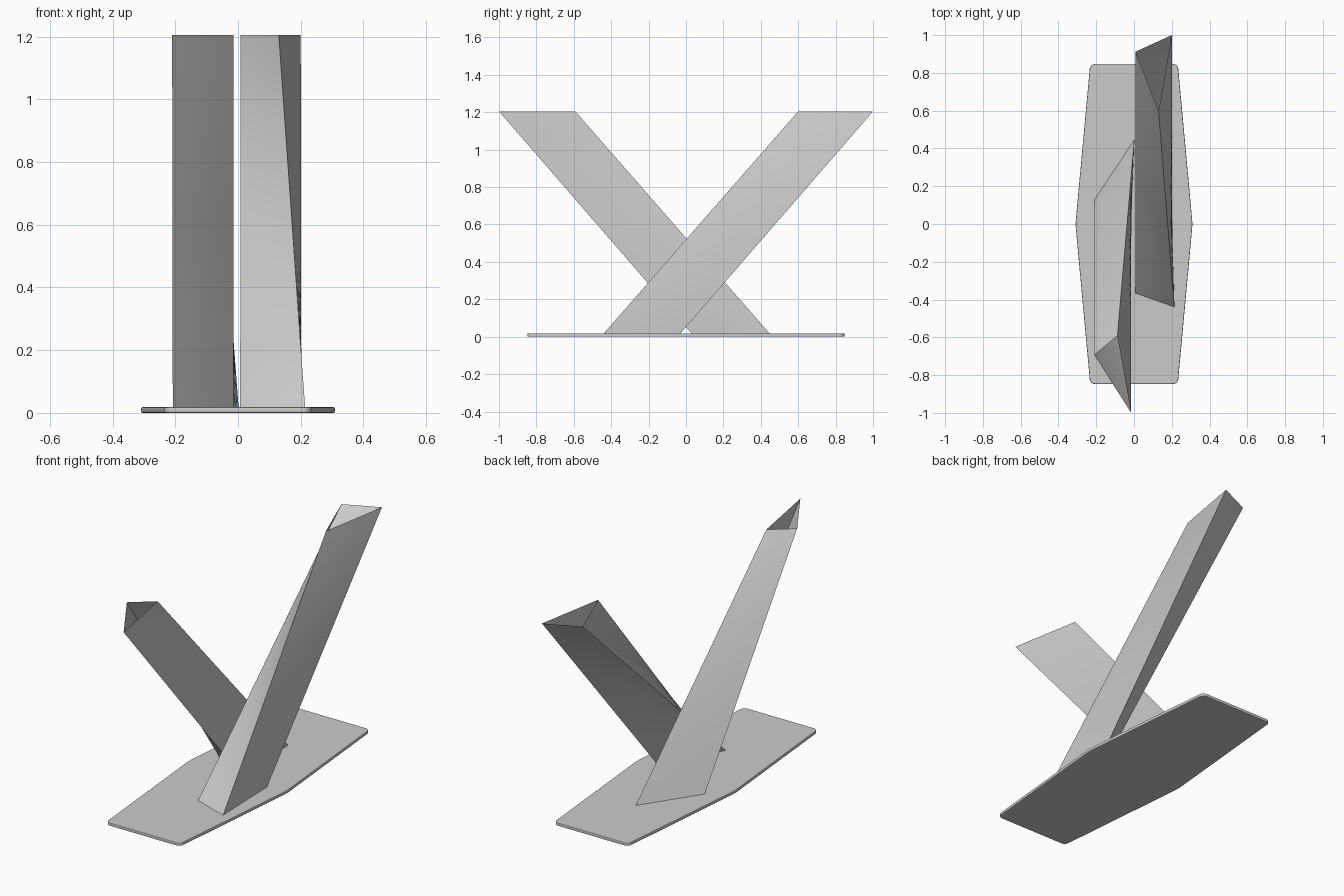
import bpy, bmesh
from mathutils import Vector

if "Cube" in bpy.data.objects:
    bpy.data.objects.remove(bpy.data.objects["Cube"])

BASE_TOP, BEAM_TOP = 0.018, 1.205


def add_object(name, bm):
    mesh = bpy.data.meshes.new(name)
    bm.to_mesh(mesh)
    bm.free()
    ob = bpy.data.objects.new(name, mesh)
    bpy.context.collection.objects.link(ob)
    return ob


def lofted_beam(name, bottom, top, rows=24, cuts=4):
    """Open-ended three-sided tube, ruled between two triangles (both CCW)."""
    bm = bmesh.new()

    def ring(points, z):
        out = []
        for i in range(3):
            a = Vector((*points[i], z))
            b = Vector((*points[(i + 1) % 3], z))
            out += [a.lerp(b, k / cuts) for k in range(cuts)]
        return out

    low, high = ring(bottom, BASE_TOP - 0.001), ring(top, BEAM_TOP)
    grid = [[bm.verts.new(p.lerp(q, r / rows)) for p, q in zip(low, high)]
            for r in range(rows + 1)]
    n = len(low)
    for r in range(rows):
        for i in range(n):
            j = (i + 1) % n
            bm.faces.new((grid[r][i], grid[r][j], grid[r + 1][j], grid[r + 1][i]))
    ob = add_object(name, bm)
    bpy.ops.object.select_all(action='DESELECT')
    ob.select_set(True)
    bpy.context.view_layer.objects.active = ob
    bpy.ops.object.shade_smooth_by_angle(angle=0.4)
    return ob


# Base plate: long hexagon with rounded corners and softened rims
bm = bmesh.new()
outline = [(0.232, -0.847), (0.31, 0), (0.232, 0.847),
           (-0.232, 0.847), (-0.31, 0), (-0.232, -0.847)]
face = bm.faces.new([bm.verts.new((x, y, 0)) for x, y in outline])
ext = bmesh.ops.extrude_face_region(bm, geom=[face])
bmesh.ops.translate(bm, vec=(0, 0, BASE_TOP),
                    verts=[v for v in ext['geom'] if isinstance(v, bmesh.types.BMVert)])
bmesh.ops.recalc_face_normals(bm, faces=bm.faces)
upright = [e for e in bm.edges if abs(e.verts[0].co.z - e.verts[1].co.z) > 0.01]
bmesh.ops.bevel(bm, geom=upright, offset=0.025, segments=4, profile=0.5, affect='EDGES')
rims = [e for e in bm.edges if abs(e.verts[0].co.z - e.verts[1].co.z) < 0.001]
bmesh.ops.bevel(bm, geom=rims, offset=0.004, segments=2, profile=0.5, affect='EDGES')
add_object("base_plate", bm)

# Two leaning, slightly twisted triangular beams
lofted_beam("right_beam",
            bottom=[(0.007, -0.367), (0.214, -0.44), (0.202, -0.03)],
            top=[(0.008, 0.912), (0.13, 0.60), (0.2, 1.0)])
lofted_beam("left_beam",
            bottom=[(-0.208, 0.13), (-0.015, 0.03), (0.002, 0.447)],
            top=[(-0.21, -0.693), (-0.015, -1.0), (-0.088, -0.592)])
